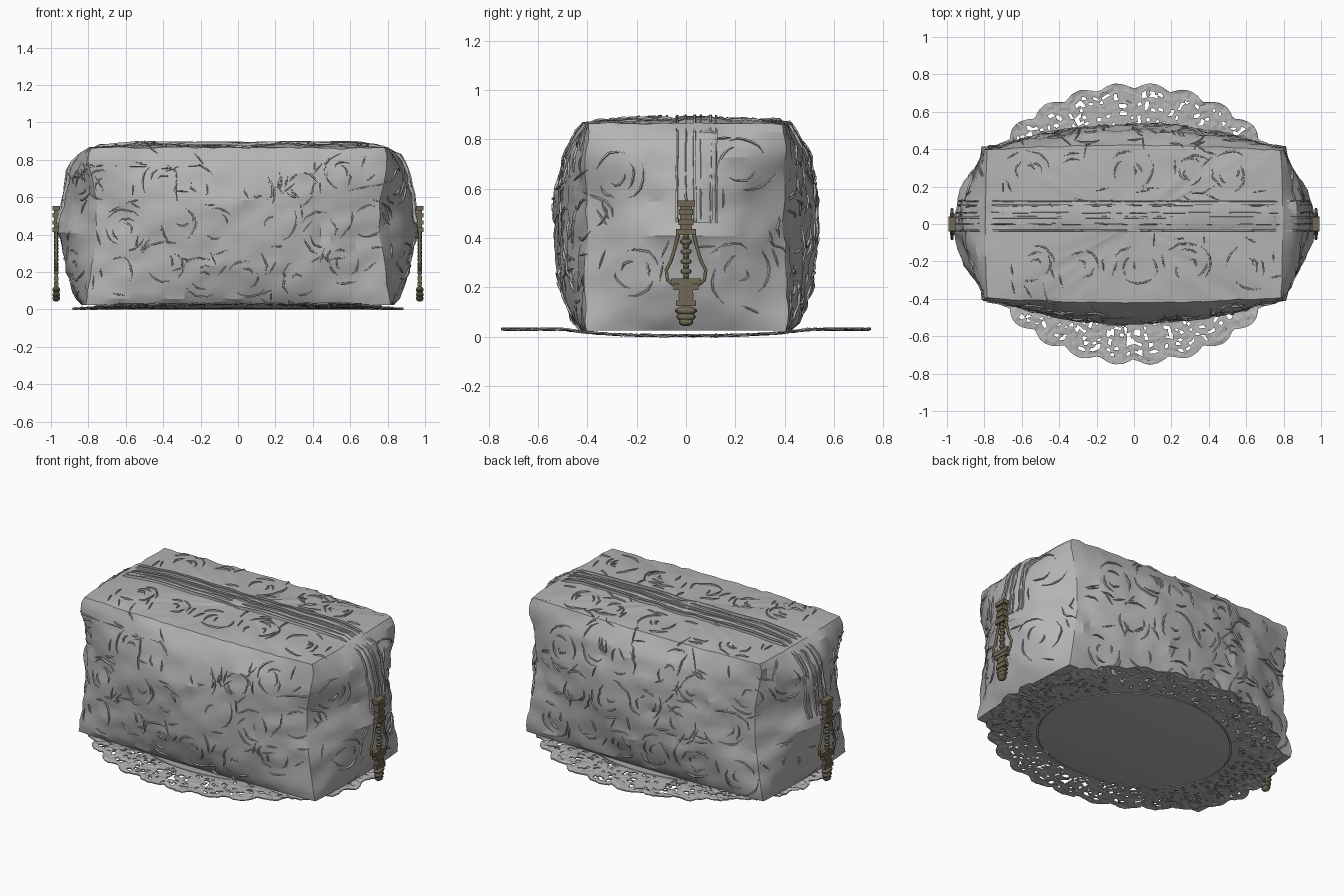
import bpy, bmesh, math, random
from mathutils import Vector, Matrix, noise
from mathutils.bvhtree import BVHTree

random.seed(7)
cube = bpy.data.objects.get("Cube")
if cube:
    bpy.data.objects.remove(cube, do_unlink=True)


def material(name, rgb):
    m = bpy.data.materials.new(name)
    m.use_nodes = True
    m.diffuse_color = (*rgb, 1)
    bsdf = m.node_tree.nodes["Principled BSDF"]
    bsdf.inputs["Base Color"].default_value = (*rgb, 1)
    bsdf.inputs["Roughness"].default_value = 0.8
    return m


CLOTH = material("grey_cloth", (0.46, 0.46, 0.46))
BRASS = material("aged_brass", (0.16, 0.14, 0.09))


def finish(name, bm, mat, angle=30):
    bmesh.ops.recalc_face_normals(bm, faces=bm.faces)
    mesh = bpy.data.meshes.new(name)
    bm.to_mesh(mesh)
    bm.free()
    mesh.materials.append(mat)
    ob = bpy.data.objects.new(name, mesh)
    bpy.context.collection.objects.link(ob)
    if angle:
        bpy.ops.object.select_all(action='DESELECT')
        ob.select_set(True)
        bpy.context.view_layer.objects.active = ob
        bpy.ops.object.shade_smooth_by_angle(angle=math.radians(angle))
    return ob


# Bag body: height, corner x, corner y, bulge of the ends, bulge of the long sides
SECTIONS = [(.024, .815, .405, .02, .02), (.06, .81, .41, .055, .045), (.2, .785, .405, .13, .1),
            (.4, .755, .4, .195, .13), (.58, .755, .4, .185, .13), (.74, .785, .4, .125, .095),
            (.82, .805, .4, .05, .05), (.865, .785, .395, .01, .025)]


def section(z):
    for lo, hi in zip(SECTIONS, SECTIONS[1:]):
        if z <= hi[0] + 1e-6:
            t = (z - lo[0]) / (hi[0] - lo[0])
            return [p + (q - p) * t for p, q in zip(lo, hi)]


def square_path(nu, nv):
    pts = [(-1 + 2 * i / nu, -1) for i in range(nu)] + [(1, -1 + 2 * i / nv) for i in range(nv)]
    return pts + [(-u, -v) for u, v in pts]


PATH = square_path(34, 18)
LEVELS = 24


def loop(bm, z, scale=1.0, lift=0.0):
    _, cx, cy, bx, by = section(z)
    ring = []
    for u, v in PATH:
        x = scale * u * (cx + bx * (1 - v * v))
        y = scale * v * (cy + by * (1 - u * u))
        sag = 0.6 * lift * max(0, 1 - abs(x) / 0.55)
        ring.append(bm.verts.new((x, y, z + lift - sag)))
    return ring


def bridge(bm, r0, r1, gap=0):
    for i in range(len(r0)):
        j = (i + 1) % len(r0)
        if random.random() >= gap:
            bm.faces.new((r0[i], r0[j], r1[j], r1[i]))


bm = bmesh.new()
low, high = SECTIONS[0][0], SECTIONS[-1][0]
rings = [loop(bm, low + (high - low) * i / LEVELS) for i in range(LEVELS + 1)]
rings += [loop(bm, high, f, 0.028 * (1 - f * f)) for f in (.93, .8, .65, .5, .35, .2, .08)]
for r0, r1 in zip(rings, rings[1:]):
    bridge(bm, r0, r1)
bm.faces.new(rings[-1])
bm.faces.new(list(reversed(rings[0])))
bmesh.ops.recalc_face_normals(bm, faces=bm.faces)
bm.normal_update()
for v in bm.verts:  # puckered quilting and the folded end panels
    if v.co.z < 0.03:
        continue
    p = v.co.copy()
    d = 0.014 * noise.noise(p * 5) + 0.012 * noise.noise(p * 14) - 0.022 * abs(noise.noise(p * 8)) + 0.006
    if p.z > 0.85:
        d *= 0.6
    if abs(v.normal.x) > 0.6:
        across = min(1, abs(p.y) / 0.4)
        d += 0.012 * (1 - across ** 2) * math.exp(-((p.z - 0.42) / 0.03) ** 2)
        d -= 0.02 * math.sin(math.pi * across) * math.exp(-((p.z - 0.54) / 0.08) ** 2)
    v.co += v.normal * d
bm.normal_update()
tree = BVHTree.FromBMesh(bm)
finish("bag_body", bm, CLOTH, 22)


def cast(axis, side, u, v):
    """Find a point and normal on the bag, looking along one axis."""
    o = {"x": (2 * side, u, v), "y": (u, 2 * side, v), "z": (u, v, 2)}[axis]
    d = {"x": (-side, 0, 0), "y": (0, -side, 0), "z": (0, 0, -1)}[axis]
    loc, nor, _, _ = tree.ray_cast(Vector(o), Vector(d))
    return (loc, nor) if loc else None


def ridge(bm, hits, width, height, taper=True):
    """Raised strip laid along points on the bag."""
    hits = [h for h in hits if h]
    if len(hits) < 3:
        return
    prev, last = None, len(hits) - 1
    for i, (p, n) in enumerate(hits):
        t = hits[min(i + 1, last)][0] - hits[max(i - 1, 0)][0]
        side = t.cross(n).normalized()
        k = 0.25 + 0.75 * math.sin(math.pi * i / last) if taper else 1
        row = [bm.verts.new(p + side * s * width * k + n * h) for s, h in
               ((-1, -.005), (-.6, height * k), (.6, height * k), (1, -.005))]
        if prev:
            for j in range(3):
                bm.faces.new((prev[j], prev[j + 1], row[j + 1], row[j]))
        prev = row


# Embossed rose pattern: broken, uneven petal ridges plus stray leaf strokes
def rose(bm, axis, side, cu, cv):
    for radius, count in ((.035, 1), (.07, 3), (.105, 3)):
        start = random.random() * math.tau
        for k in range(count):
            if random.random() < 0.3:
                continue
            a0 = start + k * math.tau / count + random.uniform(-.3, .3)
            span = random.uniform(.4, .85) * math.tau / max(count, 2)
            grow = random.uniform(-.35, .4)
            pts = []
            for i in range(6):
                a = a0 + span * i / 5
                r = radius * (1 + grow * i / 5) + random.uniform(-.004, .004)
                pts.append(cast(axis, side, cu + r * math.cos(a), cv + r * math.sin(a)))
            ridge(bm, pts, .006, .009)
    for _ in range(3):
        a, r, turn = random.random() * 6.3, random.uniform(.11, .16), random.uniform(.5, 2)
        dx, dy = math.cos(a + turn) * .016, math.sin(a + turn) * .016
        ridge(bm, [cast(axis, side, cu + r * math.cos(a) + dx * i, cv + r * math.sin(a) + dy * i)
                   for i in range(6)], .005, .009)


bm = bmesh.new()
jit = lambda: random.uniform(-.05, .05)
for side in (-1, 1):
    for row, z in enumerate((.2, .45, .68)):
        for i in range(6):
            rose(bm, "y", side, -.68 + .25 * i + .1 * (row % 2) + jit(), z + jit())
    for y in (-.25, .25):
        for z in (.23, .67):
            rose(bm, "x", side, y + jit(), z + jit())
    for i in range(5):
        rose(bm, "z", 1, -.56 + .28 * i + jit(), side * .25 + .03)
finish("rose_embossing", bm, CLOTH)


# Zip running over the top and halfway down both ends
def zip_path(y):
    heights = [.46 + .04 * i for i in range(10)]
    left = [cast("x", -1, y, z) for z in heights]
    top = [cast("z", 1, -.74 + .04 * i, y) for i in range(38)]
    return left + top + [cast("x", 1, y, z) for z in reversed(heights)]


bm = bmesh.new()
ridge(bm, zip_path(.043), .085, .007, False)
finish("zip_tape", bm, CLOTH)
bm = bmesh.new()
for y, w in ((-.035, .006), (.0, .005), (.035, .008), (.06, .005), (.1, .006), (.122, .005)):
    ridge(bm, zip_path(y), w, .014, False)
finish("zip_stitching_and_teeth", bm, CLOTH)


# Zip pulls with hanging charms
def block(bm, x, z, sx, sy, sz):
    bmesh.ops.create_cube(bm, size=1, matrix=Matrix.Translation((x, 0, z)) @ Matrix.Diagonal((sx, sy, sz, 1)))


def bead(bm, x, z, rx, ry, rz):
    bmesh.ops.create_uvsphere(bm, u_segments=10, v_segments=7, radius=1,
                              matrix=Matrix.Translation((x, 0, z)) @ Matrix.Diagonal((rx, ry, rz, 1)))


for side, label in ((-1, "right"), (1, "left")):
    x = side * .972
    bm = bmesh.new()
    for z, sy in ((.54, .075), (.505, .055), (.465, .06), (.425, .08)):
        block(bm, x, z, .04, sy, .024)
    block(bm, x, .48, .025, .05, .11)
    for i in range(9):
        bead(bm, x, .405 - .02 * i, .014, .013 + .01 * (i % 2), .013)
    for z, sy in ((.225, .12), (.2, .1), (.165, .06), (.135, .08)):
        block(bm, x, z, .026, sy, .022)
    block(bm, x, .18, .018, .055, .11)
    for z, ry in ((.105, .045), (.08, .04), (.06, .03)):
        bead(bm, x, z, .022, ry, .018)
    finish(label + "_zip_charm", bm, BRASS)

    for s in (-1, 1):
        cu = bpy.data.curves.new(label + "_pull_loop", 'CURVE')
        cu.dimensions = '3D'
        cu.bevel_depth, cu.bevel_resolution = .008, 1
        outline = ((.03, .42), (.045, .36), (.06, .31), (.08, .27), (.075, .23), (.05, .21))
        sp = cu.splines.new('POLY')
        sp.points.add(len(outline) - 1)
        for pt, (y, z) in zip(sp.points, outline):
            pt.co = (x, s * y, z, 1)
        cu.materials.append(BRASS)
        bpy.context.collection.objects.link(bpy.data.objects.new(label + "_pull_loop", cu))

# Oval lace doily under the bag: solid centre, pierced scalloped border
AROUND, BORDER, STRETCH = 240, 14, 1.18


def doily_vert(bm, t, r, wobble=0.0):
    y = r * math.sin(t)
    z = .004 + .026 * min(1, abs(y) / .5) ** 3 + random.uniform(-wobble, wobble)
    return bm.verts.new((r * STRETCH * math.cos(t), y, z))


def thicken(ob):
    solid = ob.modifiers.new("thickness", 'SOLIDIFY')
    solid.thickness, solid.offset = .006, 0


bm = bmesh.new()
rings = [[doily_vert(bm, math.tau * i / 72, r) for i in range(72)] for r in (.05, .2, .3, .37, .43, .49)]
bm.faces.new(rings[0])
for r0, r1 in zip(rings, rings[1:]):
    bridge(bm, r0, r1)
thicken(finish("doily_centre", bm, CLOTH, None))

bm = bmesh.new()
rings = []
for k in range(BORDER + 1):
    ring = []
    for i in range(AROUND):
        t = math.tau * (i + (random.uniform(-.35, .35) if k else 0)) / AROUND
        edge = .72 + .035 * abs(math.sin(14 * t))
        inward = k + (random.uniform(-.25, .25) if 0 < k < BORDER else 0)
        ring.append(doily_vert(bm, t, .497 + (edge - .497) * inward / BORDER, .001 + .004 * k / BORDER))
    rings.append(ring)
for k, (r0, r1) in enumerate(zip(rings, rings[1:])):
    bridge(bm, r0, r1, .17 if 1 <= k <= BORDER - 3 else 0)
thicken(finish("lace_border", bm, CLOTH, None))
